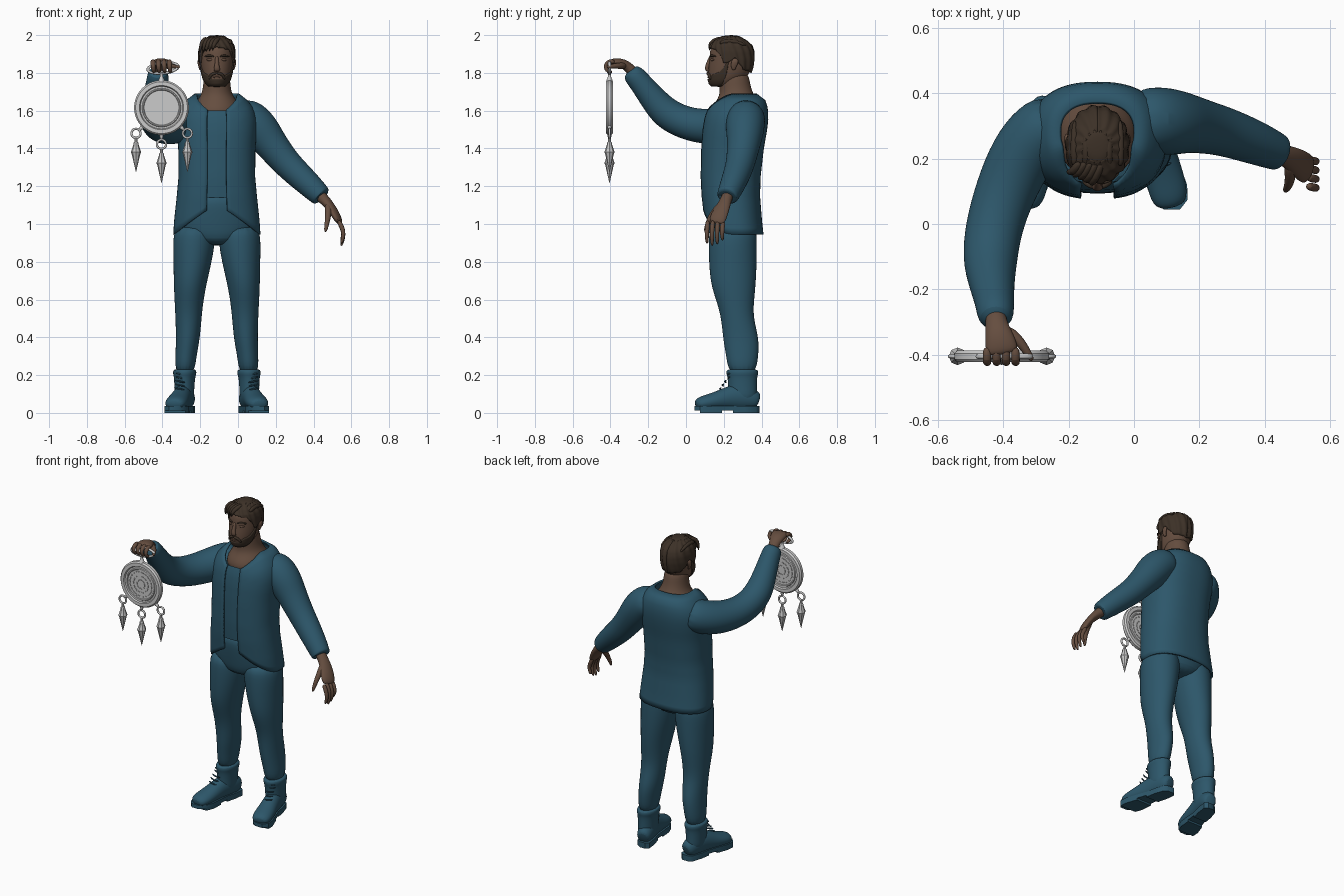
import bpy, bmesh, math
from math import sin, cos, pi, radians
from mathutils import Vector as V

CX = -0.112  # body centre line


def material(name, rgb):
    m = bpy.data.materials.new(name)
    m.diffuse_color = (*rgb, 1)
    return m


CLOTH = material("cloth_teal", (0.026, 0.095, 0.145))
SKIN = material("skin_brown", (0.13, 0.075, 0.05))
HAIR = material("hair_dark", (0.045, 0.03, 0.02))


def grid(name, rows, mat=None, closed=True, caps=True, sub=0, thick=0, wrap=False, angle=40):
    """Skin rows of points into a surface; every part is made with this."""
    bm = bmesh.new()
    vs = [[bm.verts.new(p) for p in r] for r in rows]
    n, k = len(rows[0]), len(rows)
    for i in range(k if wrap else k - 1):
        a, b = vs[i], vs[(i + 1) % k]
        for j in range(n if closed else n - 1):
            q = (j + 1) % n
            bm.faces.new((a[j], a[q], b[q], b[j]))
    if caps:
        bm.faces.new(vs[0][::-1])
        bm.faces.new(vs[-1])
        bmesh.ops.recalc_face_normals(bm, faces=bm.faces)
    me = bpy.data.meshes.new(name)
    bm.to_mesh(me)
    bm.free()
    ob = bpy.data.objects.new(name, me)
    bpy.context.collection.objects.link(ob)
    if mat:
        me.materials.append(mat)
    if thick:
        m = ob.modifiers.new("thickness", 'SOLIDIFY')
        m.thickness, m.offset = thick, -1
    if sub:
        ob.modifiers.new("smooth", 'SUBSURF').levels = sub
        ob.modifiers["smooth"].render_levels = sub
    bpy.ops.object.select_all(action='DESELECT')
    ob.select_set(True)
    bpy.context.view_layer.objects.active = ob
    bpy.ops.object.shade_smooth_by_angle(angle=radians(angle))
    return ob


def loft(name, secs, mat, n=14, sub=2):
    """Stack of horizontal ellipses: (x, y, z, rx, ry)."""
    rows = [[(x + 1.035 * rx * sin(2 * pi * j / n), y - 1.035 * ry * cos(2 * pi * j / n), z)
             for j in range(n)] for x, y, z, rx, ry in secs]
    return grid(name, rows, mat, sub=sub)


def sweep(name, pts, radii, mat, up=(0, 0, 1), n=10, sub=2):
    """Tube along points; radii are numbers or (side, up) pairs."""
    P, rows = [V(p) for p in pts], []
    for i, p in enumerate(P):
        t = (P[min(i + 1, len(P) - 1)] - P[max(i - 1, 0)]).normalized()
        s = V(up).cross(t).normalized()
        w = t.cross(s)
        ra, rb = radii[i] if isinstance(radii[i], tuple) else (radii[i],) * 2
        rows.append([p + s * ra * 1.06 * cos(2 * pi * j / n) + w * rb * 1.06 * sin(2 * pi * j / n)
                     for j in range(n)])
    return grid(name, rows, mat, sub=sub)


def table(tab, z):
    """Linear look-up of the values in a table keyed by the first column."""
    if z <= tab[0][0]:
        return tab[0][1:]
    for a, b in zip(tab, tab[1:]):
        if z <= b[0]:
            f = (z - a[0]) / (b[0] - a[0])
            return [u + (v - u) * f for u, v in zip(a[1:], b[1:])]
    return tab[-1][1:]


def shell(name, tab, lo, hi, a0, a1, mat, off, power=1, rows=14, cols=48, thick=0, ripple=0, lift=0):
    """Open patch following a body table between heights lo(angle) and hi(angle)."""
    out = []
    for i in range(rows + 1):
        r = []
        for j in range(cols + 1):
            a, t = a0 + (a1 - a0) * j / cols, i / rows
            z = lo(a) + (hi(a) - lo(a)) * t
            w, y0, y1 = table(tab, z)
            o = off + ripple * sin(15 * a + 5 * t)
            sx, sy = [math.copysign(abs(v) ** power, v) for v in (sin(a), cos(a))]
            r.append((CX + (w + o) * sx, (y0 + y1) / 2 - ((y1 - y0) / 2 + o) * sy, z + lift * t))
        out.append(r)
    return grid(name, out, mat, closed=False, caps=False, thick=thick)


# Jacket and shirt: half width, front y, back y by height
TORSO = [(.93, .232, .115, .412), (1.02, .226, .095, .402), (1.15, .212, .08, .392), (1.25, .203, .075, .395),
         (1.4, .204, .078, .412), (1.5, .212, .085, .43), (1.57, .21, .097, .437), (1.62, .19, .118, .432),
         (1.66, .158, .15, .418), (1.69, .118, .185, .375)]
gap = radians(11)


def hem(a):
    return .945 + (.125 * (1 - (abs(sin(a)) - sin(gap)) / (1 - sin(gap))) if cos(a) > 0 else 0)


def collar(a):
    f = min(1, (min(a, 2 * pi - a) - gap) / radians(62))
    return 1.605 + .085 * f * (2 - f)


shell("jacket", TORSO, hem, collar, gap, 2 * pi - gap, CLOTH, 0, .84, rows=22, cols=64, thick=.012)
shell("shirt", TORSO, lambda a: 1.14, lambda a: 1.6, 0, 2 * pi, CLOTH, -.018, .84)

# Sleeves with a turned cuff end
sweep("left_sleeve", [(-.01, .32, 1.575), (.06, .318, 1.565), (.115, .312, 1.505), (.166, .308, 1.435),
                      (.225, .295, 1.36), (.278, .283, 1.30), (.37, .25, 1.215), (.435, .222, 1.152),
                      (.445, .217, 1.142), (.44, .22, 1.147)],
      [.085, .1, .1, .087, .078, .073, .066, .056, .053, .035], CLOTH, (0, 1, .2), 14)
sweep("right_sleeve", [(-.22, .33, 1.57), (-.285, .285, 1.545), (-.345, .21, 1.52), (-.395, .10, 1.513),
                       (-.43, -.01, 1.535), (-.442, -.11, 1.585), (-.436, -.18, 1.67), (-.425, -.25, 1.76),
                       (-.423, -.295, 1.81), (-.423, -.30, 1.817), (-.423, -.295, 1.81)],
      [.085, .1, .098, .09, .085, .082, .068, .056, .054, .05, .035], CLOTH, (1, 0, .1), 14)

# Trousers and boots, mirrored about the body centre
loft("trouser_seat", [(CX, .25, .885, .07, .08), (CX, .25, .92, .17, .12), (CX, .25, .98, .212, .13),
                      (CX, .245, 1.08, .205, .14), (CX, .24, 1.18, .19, .14)], CLOTH, 20)
LEG = [(.115, .25, 1.0, .10, .12), (.12, .247, .92, .112, .126), (.128, .248, .8, .1, .125),
       (.142, .25, .68, .085, .118), (.148, .262, .58, .074, .095), (.15, .272, .5, .068, .084),
       (.153, .292, .39, .062, .094), (.164, .298, .3, .055, .084), (.17, .298, .2, .05, .07)]


def toe_out(y):
    return .172 + (.30 - y) * .22


for s, side in ((-1, "right"), (1, "left")):
    def X(d):
        return CX + s * d
    loft(side + "_trouser_leg", [(X(d), *r) for d, *r in LEG], CLOTH, 16)
    loft(side + "_boot_shaft", [(X(.172), .30, .05, .05, .075), (X(.172), .30, .12, .051, .074),
                                (X(.171), .298, .19, .055, .077), (X(.17), .298, .205, .061, .083),
                                (X(.17), .298, .225, .061, .083), (X(.17), .298, .232, .05, .07)], CLOTH, 16)
    foot = [(.385, .06, .03, .035), (.365, .068, .044, .05), (.31, .085, .049, .068), (.25, .083, .048, .066),
            (.19, .07, .052, .052), (.13, .058, .058, .042), (.08, .05, .055, .036), (.05, .042, .036, .024)]
    sweep(side + "_boot_foot", [(X(toe_out(y)), y, z) for y, z, a, b in foot],
          [(a, b) for y, z, a, b in foot], CLOTH, n=14)
    # welted sole and raised heel block
    half = [(.388, .02), (.37, .042), (.31, .048), (.25, .045), (.19, .053), (.12, .063), (.075, .055), (.045, .025)]

    def sole(name, pts, z0, z1):
        ring = [(y, w) for y, w in pts] + [(y, -w) for y, w in reversed(pts)]
        grid(name, [[(X(toe_out(y) + w), y, z) for y, w in ring] for z in (z0, z1)], CLOTH)
    sole(side + "_boot_sole", half, .012, .036)
    sole(side + "_boot_heel", half[:4], 0, .02)
    sole(side + "_boot_tread", half[4:7], 0, .02)
    # laces up the tongue
    for i in range(5):
        y, z = .175 + .013 * i, .128 + .019 * i
        y, c = (y if i < 3 else .219), toe_out(y)
        sweep(side + "_lace_%d" % i, [(X(c - .03), y + .014, z - .006), (X(c), y, z), (X(c + .03), y + .014, z + .006)],
              [.005] * 3, CLOTH, n=6, sub=1)

# Head and neck
HEAD = [(1.725, .035, .145, .24), (1.74, .052, .128, .27), (1.76, .066, .122, .30), (1.79, .076, .12, .33),
        (1.83, .083, .122, .345), (1.87, .086, .127, .352), (1.91, .086, .128, .350), (1.94, .08, .136, .338),
        (1.965, .064, .158, .31), (1.985, .03, .20, .27)]
loft("head", [(CX, (a + b) / 2, z, w, (b - a) / 2) for z, w, a, b in HEAD], SKIN, 20)
loft("neck", [(CX, .262, 1.55, .12, .125), (CX, .265, 1.61, .125, .132), (CX, .272, 1.65, .108, .112),
              (CX, .268, 1.685, .08, .088), (CX, .258, 1.74, .07, .08), (CX, .25, 1.82, .068, .078)], SKIN)
sweep("nose", [(CX, .132, 1.89), (CX, .123, 1.865), (CX, .113, 1.835), (CX, .109, 1.818), (CX, .124, 1.808)],
      [(.009, .008), (.009, .01), (.013, .012), (.018, .011), (.014, .008)], SKIN, (0, -1, 0))
sweep("lower_lip", [(CX - .022, .124, 1.779), (CX, .116, 1.776), (CX + .022, .124, 1.779)],
      [.003, .007, .003], SKIN, n=8)
for s, side in ((-1, "right"), (1, "left")):
    sweep(side + "_ear", [(CX + s * .084, .255, 1.815), (CX + s * .09, .25, 1.83), (CX + s * .096, .26, 1.86),
                          (CX + s * .09, .262, 1.877)],
          [(.008, .008), (.007, .014), (.009, .02), (.006, .012)], SKIN, (0, 1, 0))
    sweep(side + "_brow", [(CX + s * .014, .125, 1.886), (CX + s * .042, .135, 1.894), (CX + s * .068, .16, 1.885)],
          [.005, .007, .004], HAIR, n=8)
    sweep(side + "_eyelid", [(CX + s * .02, .133, 1.87), (CX + s * .037, .135, 1.87), (CX + s * .056, .149, 1.869)],
          [.004, .009, .004], SKIN, n=8)
    sweep(side + "_moustache", [(CX, .113, 1.799), (CX + s * .02, .116, 1.797), (CX + s * .036, .126, 1.783),
                                (CX + s * .042, .131, 1.765)], [.007, .009, .008, .006], HAIR, n=8)

# Hair cap and beard follow the head
HAIRLINE = [(0, 1.938), (45, 1.925), (62, 1.895), (72, 1.85), (84, 1.855), (100, 1.882), (112, 1.85),
            (130, 1.815), (180, 1.80)]
BEARD = [(0, 1.768), (25, 1.768), (40, 1.79), (62, 1.803), (74, 1.83), (82, 1.865)]
shell("hair", HEAD, lambda a: table(HAIRLINE, abs(math.degrees(a)))[0], lambda a: 1.986, -pi, pi, HAIR,
      .011, rows=16, cols=96, thick=.02, ripple=.003, lift=.008)
loft("hair_crown", [(CX, .235, 1.97, .055, .065), (CX, .235, 1.99, .048, .055), (CX, .24, 2.0, .025, .03)], HAIR)
shell("beard", HEAD, lambda a: 1.727, lambda a: table(BEARD, abs(math.degrees(a)))[0],
      -radians(84), radians(84), HAIR, .007, rows=8, thick=.014)
for i in range(5):
    x = CX - .015 - .017 * i
    sweep("forelock_%d" % i, [(x + .03, .19, 1.985), (x + .008, .14 + .005 * i, 1.968), (x - .004, .122 + .009 * i, 1.942),
                              (x - .008, .126 + .009 * i, 1.918 - .004 * i)], [.012, .014, .01, .003], HAIR, n=8)
    x = CX + .07 - .035 * i
    sweep("swept_lock_%d" % i, [(x, .15 + abs(i - 2) * .014, 1.955), (x, .2, 1.979 + (.008 if 0 < i < 4 else -.012)),
                                (x, .26, 1.979 + (.008 if 0 < i < 4 else -.012)), (x, .32, 1.945)],
          [.008, .013, .013, .006], HAIR, n=8)

# Left hand hanging open
sweep("left_palm", [(.415, .23, 1.17), (.45, .215, 1.135), (.485, .20, 1.10), (.52, .175, 1.045), (.54, .158, 1.0)],
      [.03, .03, (.023, .037), (.021, .047), (.015, .043)], SKIN, (0, 1, .4))
for i in range(4):
    y, L = .197 - .027 * i, (.075, .10, .11, .095)[i]
    sweep("left_finger_%d" % i, [(.53, y, 1.02), (.555, y - .005, .975), (.56, y - .006, .975 - L * .4),
                                 (.545, y - .004, .975 - L * .85)], [.013, .013, .011, .008], SKIN, (0, 1, 0), 8)
sweep("left_thumb", [(.475, .19, 1.11), (.48, .145, 1.06), (.472, .115, 1.01), (.462, .10, .955)],
      [.018, .018, .013, .009], SKIN, (0, 1, 0), 8)

# Right hand gripping the handle
sweep("right_palm", [(-.423, -.27, 1.79), (-.422, -.30, 1.826), (-.415, -.335, 1.852), (-.405, -.38, 1.858),
                     (-.402, -.40, 1.855)], [.032, (.032, .027), (.042, .025), (.05, .021), (.046, .015)], SKIN)
for i in range(4):
    x = -.45 + .029 * i
    sweep("right_finger_%d" % i, [(x, -.375, 1.86), (x, -.415, 1.86), (x, -.43, 1.833), (x + .004, -.415, 1.806),
                                  (x + .006, -.39, 1.806)], [.013, .014, .012, .011, .008], SKIN, (1, 0, 0), 8)
sweep("right_thumb", [(-.395, -.32, 1.838), (-.355, -.352, 1.838), (-.328, -.39, 1.835), (-.31, -.42, 1.83)],
      [.018, .017, .013, .008], SKIN, n=8)

# Hanging medallion
MX, MY, MZ = -.405, -.405, 1.616


def ring(name, x, z, ax, az, r, n=40, tilt=0):
    rows = []
    for i in range(n):
        u = 2 * pi * i / n
        rows.append([(x + (ax + r * cos(v)) * cos(u), MY + r * sin(v),
                      z + (az + r * cos(v)) * sin(u) + tilt * cos(u))
                     for v in (2 * pi * j / 8 for j in range(8))])
    grid(name, rows, caps=False, wrap=True, angle=60)


def lathe(name, prof, n, axis_y=False, x=MX, z=MZ, angle=40):
    rows = []
    for r, h in prof:
        circ = [(r * cos(2 * pi * j / n), r * sin(2 * pi * j / n)) for j in range(n)]
        rows.append([(x + a, MY + h, z + b) if axis_y else (x + a, MY + b, z + h) for a, b in circ])
    grid(name, rows, angle=angle)


face = [(.004, .010), (.092, .010), (.095, .015), (.1, .015), (.103, .010), (.112, .010), (.117, .018), (.137, .018),
        (.145, .009)]
lathe("medallion_disc", [(r, -h) for r, h in face] + [(r, h) for r, h in reversed(face)], 64, True, angle=30)
for k, (rad, count) in enumerate(((.078, 22), (.052, 14), (.028, 8))):
    for i in range(count):
        u, w = 2 * pi * i / count, .32 * 2 * pi / count
        pts = [(rad - .003, u - w), (rad + .003, u - w), (rad + .003, u + w), (rad - .003, u + w)]
        grid("engraved_dash_%d_%d" % (k, i), [[(MX + r * cos(t), MY + h, MZ + r * sin(t)) for r, t in pts]
                                              for h in (-.014, .014)])
ring("handle", -.397, 1.826, .08, .028, .008, tilt=.008)
lathe("handle_stem", [(.018, .14), (.012, .155), (.008, .165), (.008, .178), (.014, .186), (.006, .196)], 16)

# Pendant spikes on rings
for i, (x, z) in enumerate(((-.54, 1.48), (-.405, 1.422), (-.268, 1.48))):
    ring("pendant_ring_%d" % i, x, z, .024, .024, .006, 24)
    d = V((x - MX, z - MZ)).normalized()
    sweep("pendant_link_%d" % i, [(MX + d.x * r, MY, MZ + d.y * r) for r in (.138, .152, .172)],
          [.013, .011, .006], None, (0, 1, 0), 8, 1)
    lathe("pendant_spike_%d" % i, [(.006, -.025), (.009, -.045), (.014, -.052), (.014, -.06), (.027, -.1), (.022, -.112),
                                   (.001, -.204)], 8, x=x, z=z, angle=20)
